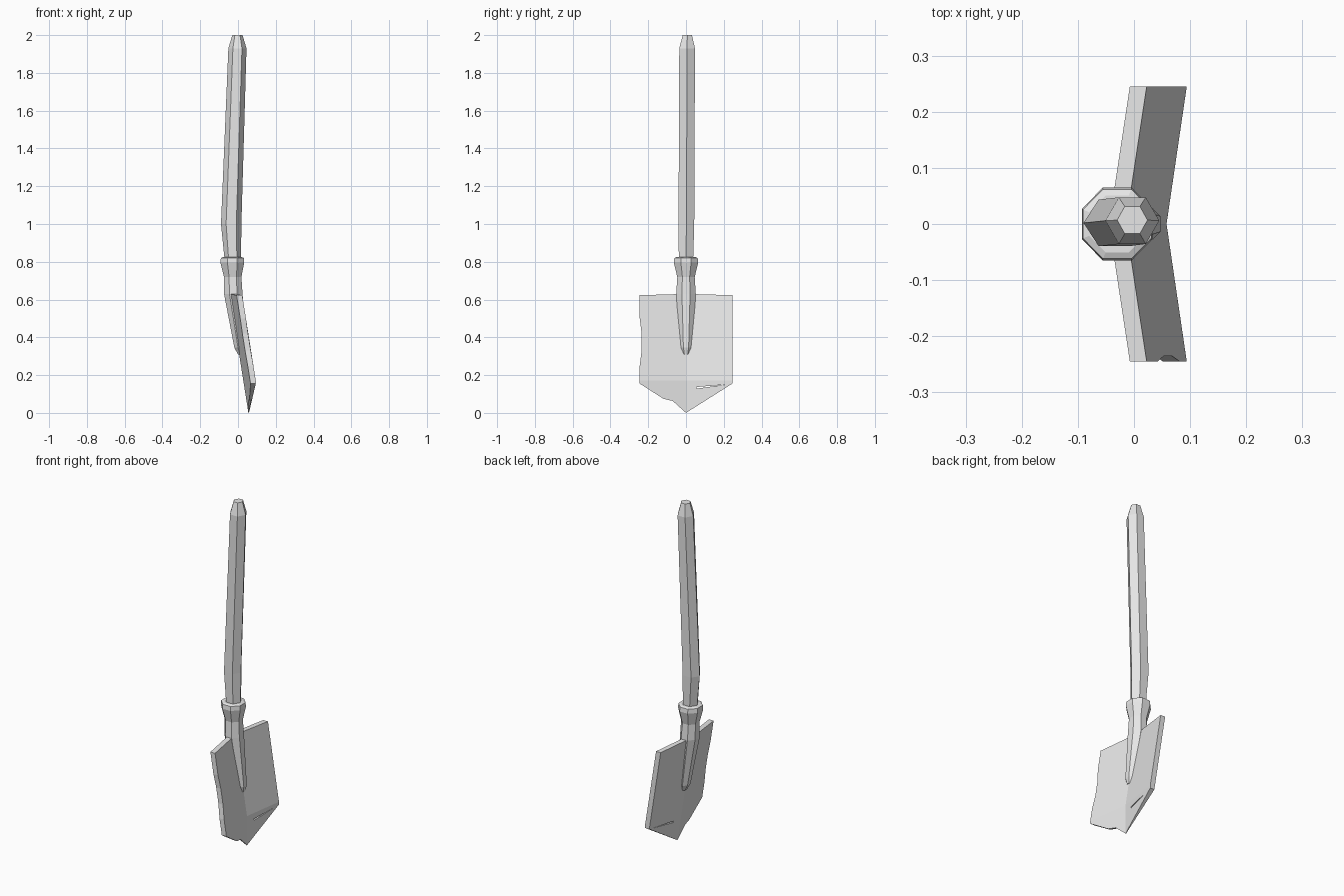
import bpy, bmesh, math

cube = bpy.data.objects.get("Cube")
if cube:
    bpy.data.objects.remove(cube, do_unlink=True)

grey = bpy.data.materials.new("plain_grey")
grey.use_nodes = True
grey.diffuse_color = (0.8, 0.8, 0.8, 1)
grey.node_tree.nodes["Principled BSDF"].inputs["Base Color"].default_value = (0.8, 0.8, 0.8, 1)


def finish(name, bm):
    bmesh.ops.remove_doubles(bm, verts=bm.verts, dist=1e-5)
    bmesh.ops.recalc_face_normals(bm, faces=bm.faces)
    mesh = bpy.data.meshes.new(name)
    bm.to_mesh(mesh)
    bm.free()
    mesh.materials.append(grey)
    obj = bpy.data.objects.new(name, mesh)
    bpy.context.collection.objects.link(obj)
    return obj


def loft(name, rings, sides, turn=0):
    """Faceted tube through rings of (x, y, z, radius x, radius y)."""
    bm = bmesh.new()
    loops = []
    for x, y, z, rx, ry in rings:
        angles = [turn + math.tau * i / sides for i in range(sides)]
        loops.append([bm.verts.new((x + rx * math.cos(a), y + ry * math.sin(a), z)) for a in angles])
    for low, high in zip(loops, loops[1:]):
        for i in range(sides):
            j = (i + 1) % sides
            bm.faces.new((low[i], low[j], high[j], high[i]))
    bm.faces.new(loops[0])
    bm.faces.new(loops[-1])
    return finish(name, bm)


# Six-sided wooden shaft with a slight bend and a chamfered end
loft("handle", [
    (-0.027, 0, 0.74, 0.042, 0.042),
    (-0.028, 0, 0.82, 0.044, 0.044),
    (-0.036, 0.002, 1.0, 0.054, 0.048),
    (-0.003, 0.006, 1.93, 0.048, 0.048),
    (-0.003, 0.007, 2.0, 0.027, 0.028),
], 6)

# Flared collar and tongue running down through the blade
loft("socket", [
    (0.020, 0, 0.31, 0.022, 0.022),
    (0.014, 0, 0.345, 0.036, 0.036),
    (-0.025, 0, 0.63, 0.053, 0.056),
    (-0.028, 0, 0.72, 0.050, 0.050),
    (-0.030, 0, 0.795, 0.068, 0.070),
    (-0.030, 0, 0.82, 0.066, 0.067),
    (-0.030, 0, 0.825, 0.054, 0.055),
], 8, math.pi / 8)


# Folded blade: each row is (edge y, edge z, fold z)
def skin(y, z, front):
    x = min(0.085 - 0.158 * z, 0.058) if front else 0.055 - 0.158 * z
    return (x + 0.147 * abs(y), y, z)


worn_side = [(-0.245, 0.623, 0.63), (-0.245, 0.5, 0.5), (-0.235, 0.42, 0.42),
             (-0.235, 0.33, 0.33), (-0.245, 0.25, 0.25), (-0.245, 0.171, 0.171),
             (-0.245, 0.155, 0.13), (-0.12, 0.075, 0.06), (-0.07, 0.063, 0.03), (0, 0, 0)]
clean_side = [(0.245, z, f) for _, z, f in worn_side[:7]]
clean_side += [(0.163, 0.103, 0.06), (0.082, 0.052, 0.03), (0, 0, 0)]

bm = bmesh.new()


def patch(*points):
    unique = list(dict.fromkeys(points))
    if len(unique) > 2:
        bm.faces.new([bm.verts.new(p) for p in unique])


for side in (worn_side, clean_side):
    for (y1, z1, f1), (y2, z2, f2) in zip(side, side[1:]):
        for front in (True, False):
            patch(skin(y1, z1, front), skin(y2, z2, front), skin(0, f2, front), skin(0, f1, front))
        patch(skin(y1, z1, True), skin(y2, z2, True), skin(y2, z2, False), skin(y1, z1, False))
    y, z, f = side[0]
    patch(skin(y, z, True), skin(0, f, True), skin(0, f, False), skin(y, z, False))
blade = finish("blade", bm)

# Narrow crack through the lower blade
bm = bmesh.new()
outline = [(0.055, 0.128), (0.21, 0.15), (0.055, 0.137)]
near, far = ([bm.verts.new((x, y, z)) for y, z in outline] for x in (-0.2, 0.3))
bm.faces.new(near)
bm.faces.new(far)
for i in range(3):
    j = (i + 1) % 3
    bm.faces.new((near[i], near[j], far[j], far[i]))
cutter = finish("crack_cutter", bm)
cutter.hide_render = True

cut = blade.modifiers.new("crack", "BOOLEAN")
cut.operation = "DIFFERENCE"
cut.solver = "EXACT"
cut.object = cutter
bpy.context.view_layer.objects.active = blade
bpy.ops.object.modifier_apply(modifier=cut.name)
bpy.data.objects.remove(cutter, do_unlink=True)
